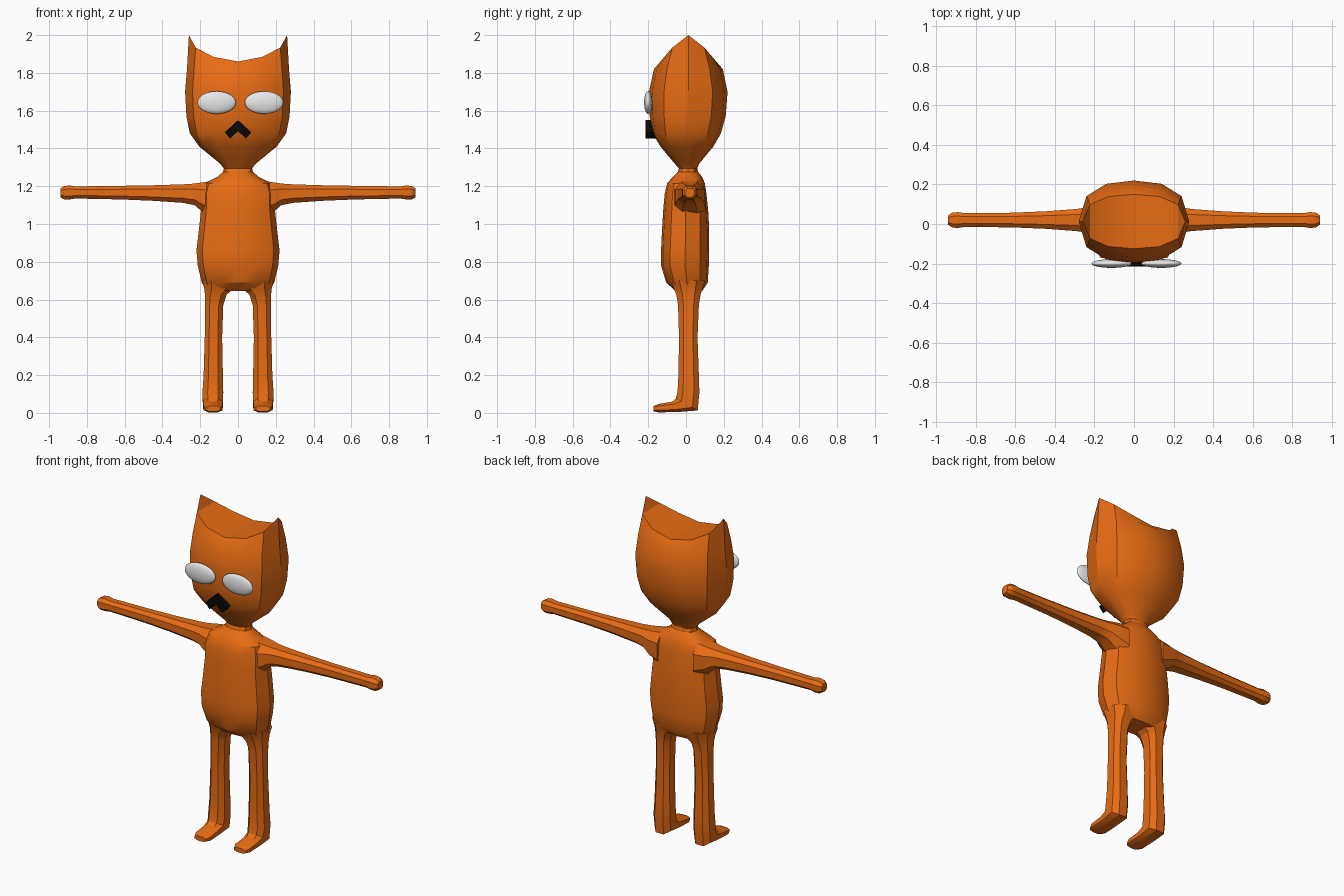
import bpy, bmesh, math
from mathutils import Vector

cube = bpy.data.objects.get("Cube")
if cube:
    bpy.data.objects.remove(cube)


def material(name, color):
    m = bpy.data.materials.new(name)
    m.use_nodes = True
    m.diffuse_color = (*color, 1)
    m.node_tree.nodes["Principled BSDF"].inputs["Base Color"].default_value = (*color, 1)
    return m


ORANGE = material("orange", (0.8, 0.15, 0.007))
WHITE = material("white", (0.8, 0.8, 0.8))
BLACK = material("black", (0.002, 0.002, 0.002))


def finish(name, bm, mat, angle=30):
    bmesh.ops.recalc_face_normals(bm, faces=bm.faces)
    mesh = bpy.data.meshes.new(name)
    bm.to_mesh(mesh)
    bm.free()
    mesh.materials.append(mat)
    ob = bpy.data.objects.new(name, mesh)
    bpy.context.collection.objects.link(ob)
    bpy.ops.object.select_all(action='DESELECT')
    ob.select_set(True)
    bpy.context.view_layer.objects.active = ob
    bpy.ops.object.shade_smooth_by_angle(angle=math.radians(angle))
    return ob


def loft(rings):
    """Skin a list of equal point rings; returns the bmesh and its vertex rings."""
    bm = bmesh.new()
    vs = [[bm.verts.new(p) for p in ring] for ring in rings]
    n = len(vs[0])
    for a, b in zip(vs, vs[1:]):
        for i in range(n):
            j = (i + 1) % n
            bm.faces.new((a[i], a[j], b[j], b[i]))
    return bm, vs


# Rounded outline of head and torso: starts front centre, runs round the left side
QUARTER = [(0, 1), (0.5, 0.92), (0.86, 0.62)]
OUTLINE = ([(x, -y) for x, y in QUARTER] + [(1, 0)] +
           [(x, y) for x, y in reversed(QUARTER)] +
           [(-x, y) for x, y in QUARTER[1:]] + [(-1, 0)] +
           [(-x, -y) for x, y in reversed(QUARTER[1:])])


def level(z, half, front, back):
    mid, depth = (front + back) / 2, (back - front) / 2
    return [Vector((x * half, mid + y * depth, z)) for x, y in OUTLINE]


# Head, with a saddle-shaped top that rises to the two ear tips
rings = [level(*r) for r in [
    (1.27, 0.08, -0.045, 0.065), (1.295, 0.075, -0.038, 0.06),
    (1.32, 0.095, -0.06, 0.07), (1.41, 0.205, -0.135, 0.145),
    (1.48, 0.255, -0.178, 0.185), (1.57, 0.273, -0.192, 0.21),
    (1.70, 0.28, -0.196, 0.22), (1.82, 0.27, -0.17, 0.195)]]
top = level(1.86, 0.26, -0.125, 0.15)
for p, (fx, fy) in zip(top, OUTLINE):
    p.z += 0.14 if abs(fx) == 1 else 0.1 * fx * fx
rings.append(top)
bm, vs = loft(rings)
cap = vs[-1]
for i in range(3):
    if i < 2:
        bm.faces.new((cap[i], cap[i + 1], cap[5 - i], cap[6 - i]))
        bm.faces.new((cap[-i], cap[-i - 1], cap[7 + i], cap[6 + i]))
    else:
        bm.faces.new((cap[2], cap[3], cap[4]))
        bm.faces.new((cap[8], cap[9], cap[10]))
finish("head", bm, ORANGE)

# Torso
bm, vs = loft([level(*r) for r in [
    (0.645, 0.165, -0.055, 0.085), (0.69, 0.192, -0.105, 0.115),
    (0.78, 0.213, -0.132, 0.121), (0.86, 0.22, -0.132, 0.123),
    (0.97, 0.207, -0.127, 0.123), (1.08, 0.195, -0.12, 0.117),
    (1.16, 0.195, -0.113, 0.108), (1.215, 0.18, -0.1, 0.1),
    (1.25, 0.11, -0.07, 0.085), (1.275, 0.08, -0.045, 0.065)]])
bm.faces.new(vs[0])
bm.faces.new(vs[-1])
finish("torso", bm, ORANGE)

# Chamfered square section for the limbs
OCTAGON = [(-0.5, -1), (0.5, -1), (1, -0.5), (1, 0.5),
           (0.5, 1), (-0.5, 1), (-1, 0.5), (-1, -0.5)]


def limb(name, sections):
    """Each section is a centre and two half axes; one limb is made per side."""
    for side, sign in (("left", 1), ("right", -1)):
        rings = []
        for c, u, v in sections:
            pts = [Vector(c) + Vector(u) * a + Vector(v) * b for a, b in OCTAGON]
            rings.append([(p.x * sign, p.y, p.z) for p in pts])
        bm, vs = loft(rings)
        bm.faces.new(vs[0])
        bm.faces.new(vs[-1])
        finish(f"{side}_{name}", bm, ORANGE)


# Arms: x, centre z, half depth, half height
limb("arm", [((x, 0.02, z), (0, d, 0), (0, 0, h)) for x, z, d, h in [
    (0.12, 1.13, 0.085, 0.1), (0.19, 1.143, 0.078, 0.077),
    (0.23, 1.157, 0.065, 0.057), (0.29, 1.161, 0.056, 0.049),
    (0.45, 1.164, 0.044, 0.041), (0.62, 1.166, 0.037, 0.036),
    (0.86, 1.167, 0.035, 0.032), (0.89, 1.167, 0.04, 0.037),
    (0.92, 1.166, 0.038, 0.035), (0.94, 1.165, 0.024, 0.024)]])

# Legs: z, centre x, half width, centre y, half depth
legs = [((x, y, z), (w, 0, 0), (0, d, 0)) for z, x, w, y, d in [
    (0.70, 0.095, 0.094, 0.01, 0.09), (0.655, 0.103, 0.075, 0.012, 0.075),
    (0.625, 0.118, 0.057, 0.013, 0.064), (0.57, 0.126, 0.048, 0.013, 0.055),
    (0.40, 0.13, 0.046, 0.012, 0.049), (0.20, 0.131, 0.051, 0.014, 0.054),
    (0.11, 0.133, 0.055, 0.013, 0.058)]]
# Feet: the section turns forward from ankle to toe
legs += [((0.133, 0.004, 0.045), (0.053, 0, 0), (0, 0.058, -0.032)),
         ((0.133, -0.06, 0.032), (0.05, 0, 0), (0, 0.012, -0.028)),
         ((0.132, -0.145, 0.025), (0.05, 0, 0), (0, 0, -0.022)),
         ((0.132, -0.172, 0.022), (0.038, 0, 0), (0, 0, -0.014))]
limb("leg", legs)

# Eyes
for name, x in (("left_eye", 0.138), ("right_eye", -0.113)):
    bm = bmesh.new()
    bmesh.ops.create_uvsphere(bm, u_segments=32, v_segments=16, radius=1)
    bmesh.ops.scale(bm, vec=(0.102, 0.022, 0.06), verts=bm.verts)
    bmesh.ops.translate(bm, vec=(x, -0.2, 1.643), verts=bm.verts)
    finish(name, bm, WHITE, 180)

# Mouth: a chevron block set into the face
half = [(0, 1.55), (0.07, 1.485), (0.041, 1.452), (0, 1.492)]
bm = bmesh.new()
for sign in (1, -1):
    front = [bm.verts.new((x * sign, -0.215, z)) for x, z in half]
    back = [bm.verts.new((x * sign, -0.14, z)) for x, z in half]
    bm.faces.new(front)
    bm.faces.new(back)
    for i in range(3):
        bm.faces.new((front[i], front[i + 1], back[i + 1], back[i]))
bmesh.ops.remove_doubles(bm, verts=bm.verts, dist=0.0001)
finish("mouth", bm, BLACK)
